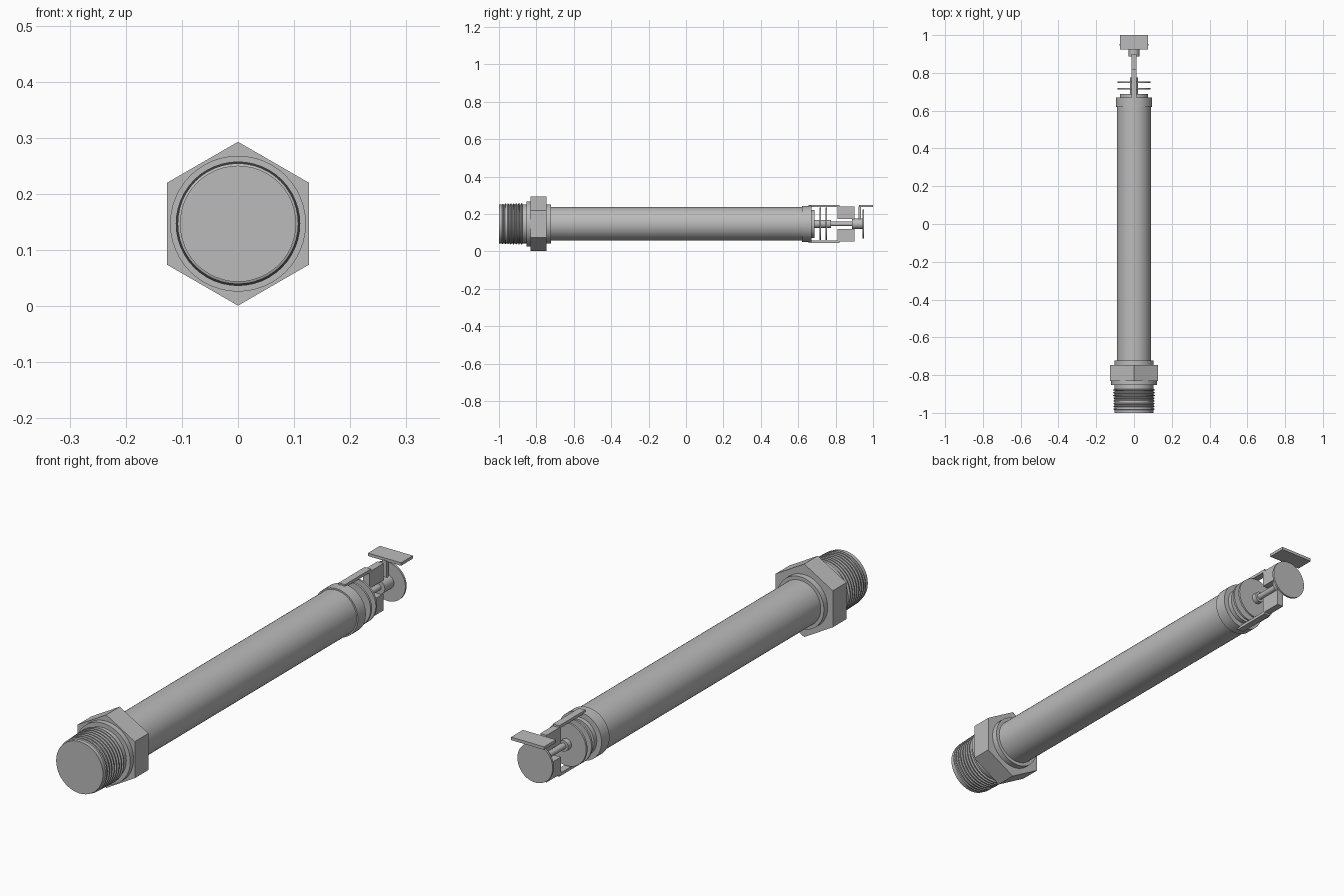
import bpy, bmesh, math
from mathutils import Matrix

AXIS_Z = 0.147

cube = bpy.data.objects.get("Cube")
if cube:
    bpy.data.objects.remove(cube)

steel = bpy.data.materials.new("grey_steel")
steel.use_nodes = True
GREY = (0.5, 0.5, 0.5, 1)
steel.diffuse_color = GREY
steel.node_tree.nodes["Principled BSDF"].inputs["Base Color"].default_value = GREY


def finish(name, bm):
    bmesh.ops.recalc_face_normals(bm, faces=bm.faces)
    mesh = bpy.data.meshes.new(name)
    bm.to_mesh(mesh)
    bm.free()
    mesh.materials.append(steel)
    obj = bpy.data.objects.new(name, mesh)
    bpy.context.collection.objects.link(obj)
    bpy.ops.object.select_all(action="DESELECT")
    bpy.context.view_layer.objects.active = obj
    obj.select_set(True)
    bpy.ops.object.shade_smooth_by_angle(angle=math.radians(30))
    return obj


def lathe(name, profile, sides=48):
    """Turn (y, radius) points around the long axis, with capped ends."""
    bm = bmesh.new()
    rings = []
    for y, r in profile:
        angles = [2 * math.pi * i / sides for i in range(sides)]
        rings.append([bm.verts.new((r * math.sin(a), y, AXIS_Z + r * math.cos(a)))
                      for a in angles])
    for a, b in zip(rings, rings[1:]):
        for i in range(sides):
            j = (i + 1) % sides
            bm.faces.new((a[i], a[j], b[j], b[i]))
    bm.faces.new(rings[0])
    bm.faces.new(rings[-1])
    return finish(name, bm)


def rod(name, y0, y1, r, sides=48):
    return lathe(name, [(y0, r), (y1, r)], sides)


def box(name, half_x, y0, y1, z0, z1):
    bm = bmesh.new()
    size = Matrix.Diagonal((2 * half_x, y1 - y0, z1 - z0, 1))
    place = Matrix.Translation((0, (y0 + y1) / 2, (z0 + z1) / 2))
    bmesh.ops.create_cube(bm, size=1, matrix=place @ size)
    return finish(name, bm)


# Threaded inlet
rod("inlet_body", -1, -0.85, 0.1035)
for i in range(8):
    y = -0.98 + i * 0.0145
    r = 0.1075 + i * 0.0005
    lathe(f"thread_{i + 1}", [(y - 0.005, 0.102), (y - 0.002, r),
                              (y + 0.002, r), (y + 0.005, 0.102)])

# Hexagonal fitting and collars
rod("front_collar", -0.853, -0.832, 0.121)
rod("hex_nut", -0.832, -0.746, 0.146, 6)
rod("rear_collar", -0.746, -0.722, 0.104)

# Long barrel and its end ring
rod("barrel", -0.722, 0.63, 0.09)
rod("end_ring", 0.62, 0.67, 0.096)
rod("seat_plate", 0.67, 0.688, 0.075)

# Central stem with two thin discs
rod("stem_hub", 0.688, 0.775, 0.022, 32)
rod("stem", 0.775, 0.89, 0.012, 24)
for i, y in enumerate((0.717, 0.75)):
    rod(f"stem_disc_{i + 1}", y - 0.004, y + 0.004, 0.087)

# Frame arms and end blocks, above and below the axis
for side, s in (("upper", 1), ("lower", -1)):
    def mirrored_box(name, half_x, y0, y1, a, b):
        z0, z1 = sorted((AXIS_Z + s * a, AXIS_Z + s * b))
        box(f"{side}_{name}", half_x, y0, y1, z0, z1)
    mirrored_box("frame_arm", 0.014, 0.655, 0.82, 0.09, 0.102)
    mirrored_box("frame_block", 0.014, 0.81, 0.9, 0.027, 0.094)

# Deflector boss, disc, post and flat hood
rod("deflector_boss", 0.887, 0.946, 0.028, 32)
rod("deflector_disc", 0.945, 0.953, 0.078)
box("hood_post", 0.01, 0.923, 0.936, 0.165, 0.24)
box("hood_plate", 0.073, 0.925, 1.0, 0.237, 0.249)
